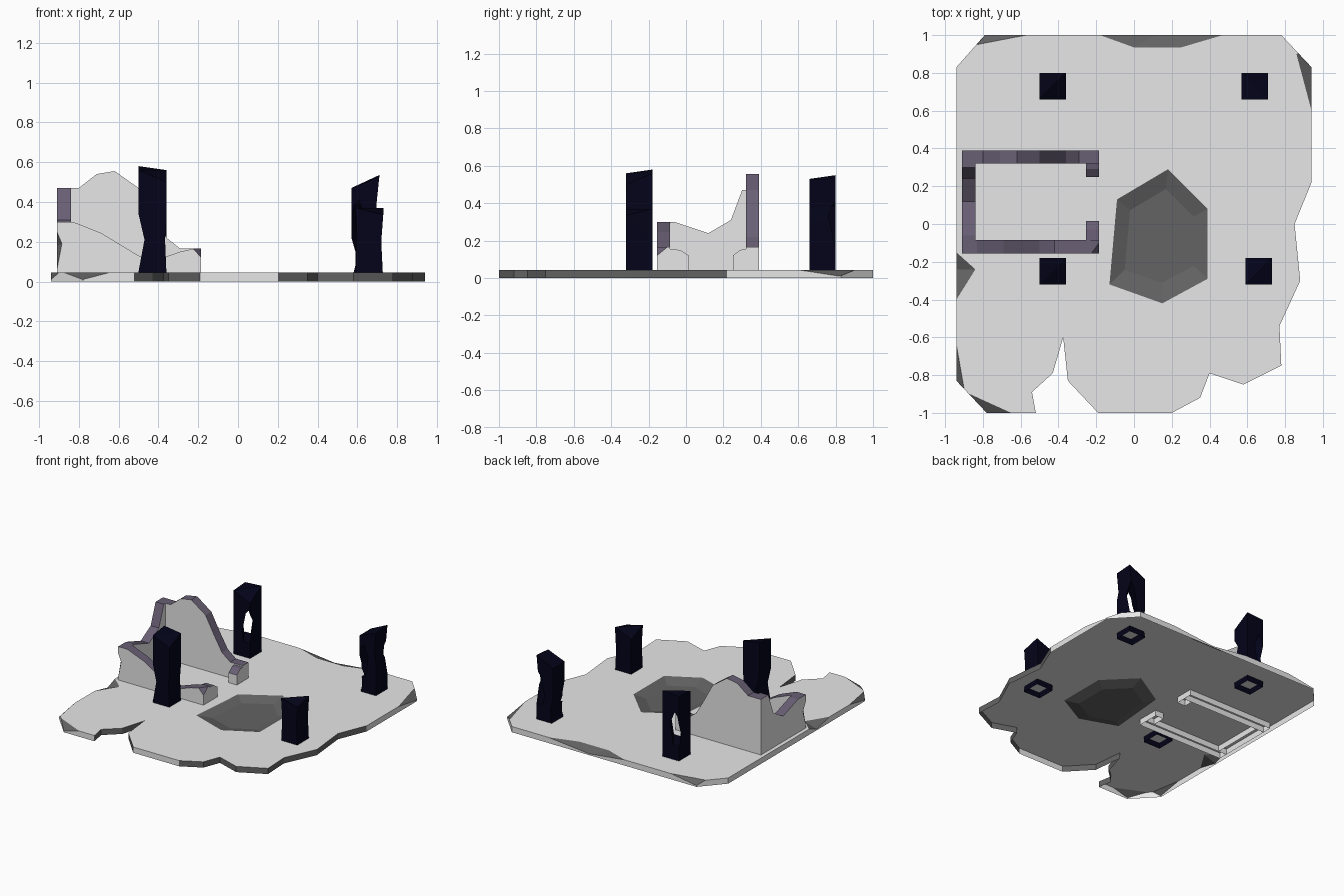
import bpy, bmesh
from mathutils import Vector, Matrix

if "Cube" in bpy.data.objects:
    bpy.data.objects.remove(bpy.data.objects["Cube"], do_unlink=True)


def material(name, rgb):
    m = bpy.data.materials.new(name)
    m.use_nodes = True
    m.diffuse_color = (*rgb, 1)
    m.node_tree.nodes["Principled BSDF"].inputs["Base Color"].default_value = (*rgb, 1)
    return m


STONE = material("pale stone", (0.8, 0.8, 0.8))
BROKEN = material("broken grey stone", (0.125, 0.125, 0.125))
PURPLE = material("purple rubble", (0.14, 0.115, 0.175))
NAVY = material("dark navy", (0.001, 0.001, 0.01))


def finish(name, bm, *mats):
    bmesh.ops.recalc_face_normals(bm, faces=bm.faces)
    mesh = bpy.data.meshes.new(name)
    bm.to_mesh(mesh)
    bm.free()
    for m in mats:
        mesh.materials.append(m)
    ob = bpy.data.objects.new(name, mesh)
    bpy.context.collection.objects.link(ob)
    return ob


def prism(points, offset):
    """Extrude a closed 3D polygon; returns the bmesh and its side faces."""
    bm = bmesh.new()
    a = [bm.verts.new(p) for p in points]
    b = [bm.verts.new(Vector(p) + Vector(offset)) for p in points]
    bm.faces.new(a)
    bm.faces.new(b)
    n = len(a)
    sides = [bm.faces.new((a[i], a[(i + 1) % n], b[(i + 1) % n], b[i])) for i in range(n)]
    return bm, sides


def cut(target, bm, mat):
    """Subtract a shape, leaving its material on the cut faces."""
    cutter = finish("cutter", bm, mat)
    cutter.hide_render = True
    mod = target.modifiers.new("cut", 'BOOLEAN')
    mod.object = cutter
    mod.operation = 'DIFFERENCE'
    mod.solver = 'EXACT'
    mod.material_mode = 'TRANSFER'
    bpy.context.view_layer.objects.active = target
    bpy.ops.object.modifier_apply(modifier=mod.name)
    bpy.data.objects.remove(cutter, do_unlink=True)


def chip(target, points, shifts, mat):
    """Knock off the hull of the points swept outward along the shifts."""
    bm = bmesh.new()
    for p in points:
        for s in [(0, 0, 0)] + shifts:
            bm.verts.new(Vector(p) + Vector(s))
    res = bmesh.ops.convex_hull(bm, input=bm.verts)
    inside = {g for g in res["geom_interior"] if isinstance(g, bmesh.types.BMVert)}
    bmesh.ops.delete(bm, geom=list(inside), context='VERTS')
    cut(target, bm, mat)


def open_bottom(ob):
    """Remove the faces lying on the ground, leaving an open shell."""
    bm = bmesh.new()
    bm.from_mesh(ob.data)
    ground = [f for f in bm.faces if all(v.co.z < 1e-4 for v in f.verts)]
    bmesh.ops.delete(bm, geom=ground, context='FACES')
    bm.to_mesh(ob.data)
    bm.free()


# Floor shell with ragged broken edges
TOP = 0.044
outline = [(-.79, 1), (.78, 1), (.94, .83), (.94, .22), (.85, 0), (.88, -.3), (.77, -.54),
           (.78, -.75), (.58, -.85), (.4, -.79), (.35, -.92), (.2, -1), (-.19, -1),
           (-.35, -.83), (-.375, -.6), (-.43, -.79), (-.54, -.89), (-.52, -1),
           (-.78, -1), (-.94, -.83), (-.94, .83)]
bm, sides = prism([(x, y, 0) for x, y in outline], (0, 0, TOP))
for i, f in enumerate(sides):
    f.material_index = int(3 <= i <= 10 or 12 <= i <= 16)
floor = finish("floor_slab", bm, STONE, BROKEN)

# Slab chips: points on the top rim, low point on the side, outward direction
chips = [
    ([(-.83, .95), (-.57, 1)], (-.79, 1), (-.05, .1)),
    ([(-.18, 1), (0, .935), (.25, .935), (.47, 1)], (.12, 1), (0, .1)),
    ([(.86, .9), (.94, .6)], (.94, .82), (.1, .05)),
    ([(-.94, -.15), (-.84, -.24), (-.94, -.4)], (-.94, -.24), (-.1, 0)),
    ([(-.94, -.64), (-.9, -.87)], (-.94, -.83), (-.1, -.05)),
    ([(-.87, -.9), (-.65, -1)], (-.78, -1), (-.05, -.1)),
]
for rim, low, out in chips:
    points = [(*p, TOP) for p in rim] + [(*low, 0.01)]
    chip(floor, points, [(*out, 0), (0, 0, .1), (*out, .1)], BROKEN)

# Crater: shallow hexagonal bowl sunk into the floor
rim = [(-.13, -.32), (-.09, .13), (.18, .29), (.39, .08), (.39, -.29), (.15, -.42)]
bed = [(.14 + (x - .14) * .7, -.06 + (y + .06) * .7, .016) for x, y in rim]
chip(floor, [(x, y, TOP) for x, y in rim] + bed, [(0, 0, .1)], BROKEN)
open_bottom(floor)

# Ruined room: each wall is a broken profile with a purple top
T = 0.07
walls = {
    "back_wall": ('X', .32, [(-.91, .47), (-.8, .47), (-.71, .54), (-.62, .555), (-.5, .47),
                             (-.43, .34), (-.36, .22), (-.29, .165), (-.185, .165)]),
    "front_wall": ('X', -.155, [(-.91, .3), (-.83, .3), (-.69, .245), (-.5, .13), (-.42, .105),
                                (-.29, .15), (-.22, .165), (-.185, .165)]),
    "side_wall": ('Y', -.91, [(-.085, .3), (-.06, .3), (.12, .24), (.24, .31), (.3, .47),
                              (.32, .47)]),
    "front_door_jamb": ('Y', -.255, [(-.085, .155), (-.03, .15), (.015, .12)]),
    "back_door_jamb": ('Y', -.255, [(.25, .12), (.29, .15), (.32, .155)]),
}
parts = {}
for name, (axis, start, ridge) in walls.items():
    profile = [(ridge[0][0], 0)] + ridge + [(ridge[-1][0], 0)]
    if axis == 'X':
        bm, sides = prism([(u, start, z) for u, z in profile], (0, T, 0))
    else:
        bm, sides = prism([(start, u, z) for u, z in profile], (T, 0, 0))
    for f in sides[1:-2]:
        f.material_index = 1
    parts[name] = finish(name, bm, STONE, PURPLE)

# Knocked-off corners of the front wall
chip(parts["front_wall"], [(-.225, -.155, .165), (-.185, -.155, .12), (-.185, -.1, .165)],
     [(.1, -.1, 0), (0, 0, .1), (.1, -.1, .1)], PURPLE)
chip(parts["front_wall"], [(-.91, -.155, .25), (-.885, -.155, .19), (-.91, -.155, .06),
                           (-.91, -.12, .18)], [(-.1, -.1, 0)], BROKEN)
for wall in parts.values():
    open_bottom(wall)

# Worn pillars: left and right edges from the ground up, then the heights of
# the top corners: front right, front left, back left, back right
H = 0.07
pillars = {
    "front_right_pillar": (-.43, -.25, [(-H, .05), (-.04, .21), (-H, .34)],
                           [(H, .05), (.063, .22), (H, .3)], (.56, .5, .56, .58)),
    "back_right_pillar": (-.43, .73, [], [], (.53, .47, .55, .54)),
    "front_left_pillar": (.66, -.25, [(-.06, .22)], [(.06, .2)], (.37, .335, .37, .315)),
    "back_left_pillar": (.64, .73, [(-.05, .08), (-.05, .15), (-H, .22)],
                         [(H, .3), (.055, .38)], (.47, .525, .535, .47)),
}
for name, (cx, cy, left, right, tops) in pillars.items():
    profile = [(-H, 0)] + left + [(-H, 1), (H, 1)] + right[::-1] + [(H, 0)]
    bm, sides = prism([(cx + x, cy - H, z) for x, z in profile], (0, 2 * H, 0))
    for v in bm.verts:
        if v.co.z > .9:
            front, west = v.co.y < cy, v.co.x < cx
            v.co.z = tops[(0 if west else 1) if front else (3 if west else 2)]
    # Split twisted quads into clean flat facets
    bmesh.ops.triangulate(bm, faces=sides)
    pillar = finish(name, bm, NAVY)
    # Ragged hole running at a slant through each back pillar
    if cy > 0:
        hole = [(-.035, .24), (-.025, .16), (.02, .16), (.04, .32), (.01, .41), (-.01, .38)]
        bm, _ = prism([(x, -.3, z) for x, z in hole], (0, .6, 0))
        turn = Matrix.Rotation(.58 if cx < 0 else -.58, 4, 'Z')
        bmesh.ops.transform(bm, verts=bm.verts, matrix=Matrix.Translation((cx, cy, 0)) @ turn)
        cut(pillar, bm, NAVY)
    open_bottom(pillar)
